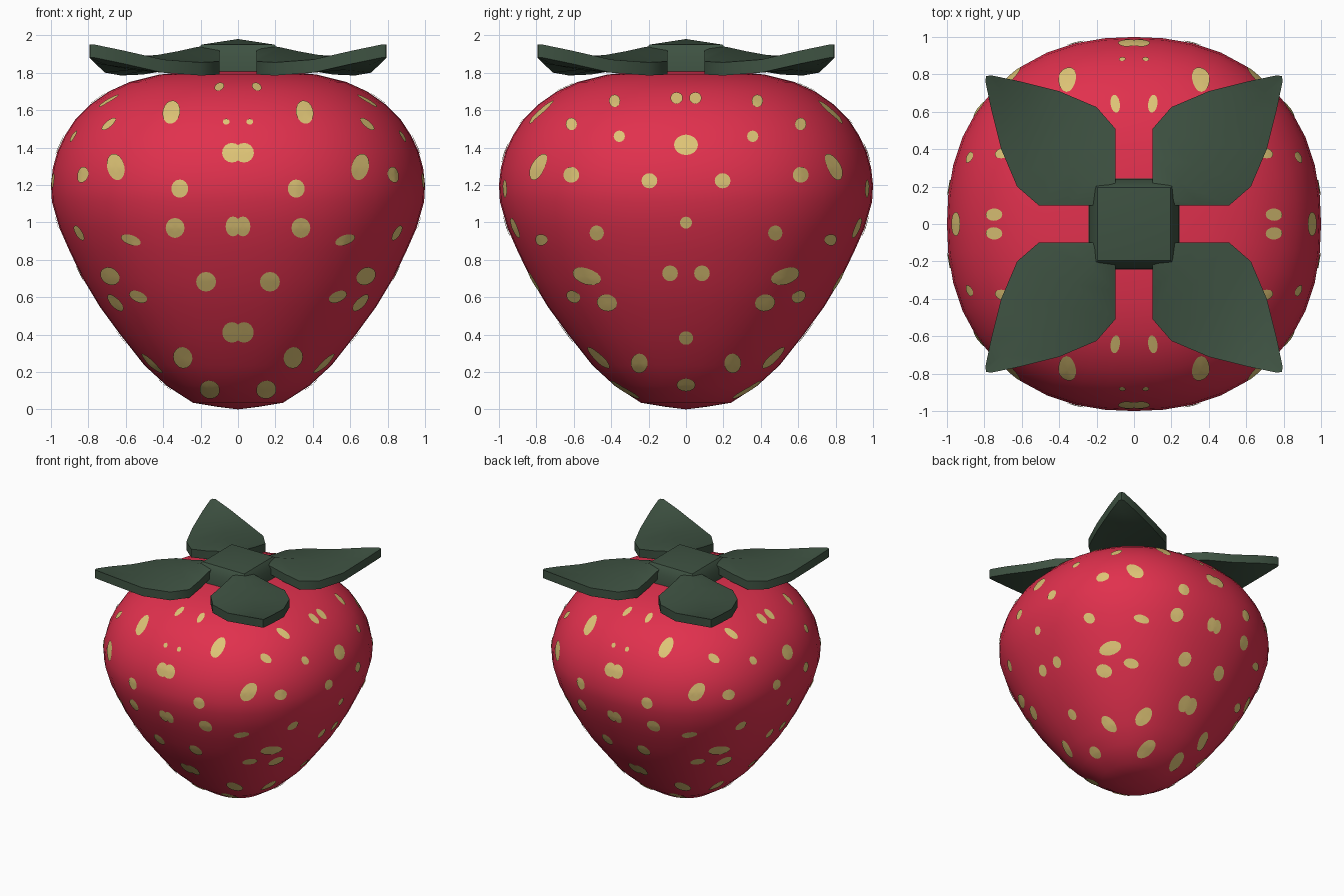
import bpy, bmesh, math
from mathutils import Vector
from mathutils.bvhtree import BVHTree

if "Cube" in bpy.data.objects:
    bpy.data.objects.remove(bpy.data.objects["Cube"])


def material(name, rgb):
    m = bpy.data.materials.new(name)
    m.diffuse_color = (*rgb, 1)
    m.use_nodes = True
    m.node_tree.nodes["Principled BSDF"].inputs["Base Color"].default_value = m.diffuse_color
    return m


RED = material("berry red", (0.75, 0.03, 0.075))
GREEN = material("leaf green", (0.048, 0.084, 0.054))
CREAM = material("seed yellow", (0.73, 0.55, 0.18))


def finish(bm, name, mat, angle=180, recalc=True):
    if recalc:
        bmesh.ops.recalc_face_normals(bm, faces=bm.faces)
    me = bpy.data.meshes.new(name)
    bm.to_mesh(me)
    me.materials.append(mat)
    ob = bpy.data.objects.new(name, me)
    bpy.context.collection.objects.link(ob)
    bpy.ops.object.select_all(action='DESELECT')
    bpy.context.view_layer.objects.active = ob
    ob.select_set(True)
    bpy.ops.object.shade_smooth_by_angle(angle=math.radians(angle))
    return ob


# Berry body: profile swept round a slightly squared circle
PROFILE = [(0.12, 0.015), (0.24, 0.035), (0.38, 0.125), (0.50, 0.235), (0.63, 0.40),
           (0.74, 0.55), (0.83, 0.70), (0.90, 0.845), (0.955, 0.97), (0.995, 1.11),
           (1.0, 1.20), (0.99, 1.29), (0.965, 1.38), (0.925, 1.465), (0.87, 1.55),
           (0.79, 1.63), (0.69, 1.70), (0.58, 1.75), (0.42, 1.79), (0.22, 1.81)]
SEG, POWER = 40, 2.25
bm = bmesh.new()
rings = []
for r, z in PROFILE:
    ring = []
    for i in range(SEG):
        a = math.tau * i / SEG
        c, s = math.cos(a), math.sin(a)
        k = r * (abs(c) ** POWER + abs(s) ** POWER) ** (-1 / POWER)
        ring.append(bm.verts.new((k * c, k * s, z)))
    rings.append(ring)
for lo, hi in zip(rings, rings[1:]):
    for i in range(SEG):
        j = (i + 1) % SEG
        bm.faces.new((lo[i], lo[j], hi[j], hi[i]))
for ring, z in ((rings[0], 0.0), (rings[-1], 1.82)):
    pole = bm.verts.new((0, 0, z))
    for i in range(SEG):
        bm.faces.new((ring[i], ring[(i + 1) % SEG], pole))
bmesh.ops.recalc_face_normals(bm, faces=bm.faces)
tree = BVHTree.FromBMesh(bm)
finish(bm, "berry_body", RED)

# Seeds: (offset, height, half width, half height, tilt) on front and side
FRONT = [(0.10, 1.72, .027, .02, -30), (0.355, 1.585, .046, .062, 12), (0.063, 1.535, .018, .016, 0),
         (0.032, 1.37, .053, .052, 0), (0.65, 1.295, .046, .072, -14), (0.31, 1.18, .045, .048, 0),
         (0.026, 0.98, .04, .053, 0), (0.335, 0.972, .05, .053, 0), (0.57, 0.908, .055, .026, 20),
         (0.17, 0.685, .053, .052, 0), (0.68, 0.715, .055, .044, 35), (0.53, 0.605, .052, .028, 25),
         (0.032, 0.415, .052, .055, 0), (0.293, 0.28, .05, .058, -20), (0.15, 0.11, .054, .048, 15)]
SIDE = [(0.05, 1.66, .033, .031, 0), (0.38, 1.645, .03, .033, 0), (0.61, 1.522, .03, .033, 0),
        (0.355, 1.457, .03, .03, 0), (0, 1.412, .064, .054, 0), (0.61, 1.253, .042, .042, 0),
        (0.195, 1.222, .042, .04, 0), (0, 1.0, .032, .032, 0), (0.475, 0.945, .038, .04, 0),
        (0.085, 0.73, .042, .042, 0), (0.42, 0.573, .054, .045, 15),
        (0, 0.385, .038, .036, 0), (0.248, 0.25, .045, .052, 0), (0, 0.135, .05, .034, 0)]


def seed(bm, u, z, w, h, tilt, direction):
    """Project an ellipse along an axis onto the berry as a thin plate."""
    d = Vector(direction)
    side = Vector((-d.y, d.x, 0))
    t = math.radians(tilt)

    def put(px, pz):
        x = px * math.cos(t) - pz * math.sin(t)
        q = pz * math.cos(t) + px * math.sin(t)
        if u < 0:
            x = -x
        hit, n, _, _ = tree.ray_cast(d * 3 + side * (u + x) + Vector((0, 0, z + q)), -d)
        return bm.verts.new(hit + n * 0.006) if hit else None

    n = 16
    loops = [[put(w * f * math.cos(math.tau * i / n), h * f * math.sin(math.tau * i / n))
              for i in range(n)] for f in (0.5, 1)]
    mid = put(0, 0)
    for i in range(n):
        j = (i + 1) % n
        a, b, c, e = loops[0][i], loops[0][j], loops[1][j], loops[1][i]
        for vs in ((mid, a, b), (a, e, c, b)):
            if None in vs:
                continue
            f = bm.faces.new(vs)
            f.normal_update()
            if f.normal.dot(d) < 0:
                f.normal_flip()


bm = bmesh.new()
for table, axis in ((FRONT, (0, 1, 0)), (SIDE, (1, 0, 0))):
    for u, z, w, h, tilt in table:
        for sign in (1, -1):
            for m in ((1, -1) if u else (1,)):
                seed(bm, u * m, z, w, h, tilt, [c * sign for c in axis])
finish(bm, "seeds", CREAM, recalc=False)

# Calyx leaves: half outline mirrored across the diagonal, raised along the spine
# rows of (edge x, edge y, edge z, spine, spine z)
LEAF = [(0.10, 0.17, 1.93, 0.14, 1.95), (0.10, 0.36, 1.885, 0.23, 1.935),
        (0.10, 0.51, 1.86, 0.32, 1.915), (0.20, 0.625, 1.855, 0.43, 1.895),
        (0.40, 0.71, 1.87, 0.57, 1.885), (0.62, 0.765, 1.92, 0.70, 1.91),
        (0.765, 0.795, 1.95, 0.79, 1.95)]
for k in range(4):
    bm = bmesh.new()
    a = k * math.pi / 2
    c, s = math.cos(a), math.sin(a)

    def layer(drop):
        out = []
        for ex, ey, ez, m, mz in LEAF:
            out.append([bm.verts.new((c * x - s * y, s * x + c * y, z - drop))
                        for x, y, z in ((ex, ey, ez), (m, m, mz), (ey, ex, ez))])
        return out

    top, low = layer(0), layer(0.07)
    for rows in (top, low):
        for p, q in zip(rows, rows[1:]):
            for i in (0, 1):
                bm.faces.new((p[i], p[i + 1], q[i + 1], q[i]))
    rim = [[r[0] for r in rows] + [rows[-1][1]] + [r[2] for r in reversed(rows)] + [rows[0][1]]
           for rows in (top, low)]
    for i in range(len(rim[0])):
        j = (i + 1) % len(rim[0])
        bm.faces.new((rim[0][i], rim[0][j], rim[1][j], rim[1][i]))
    finish(bm, f"leaf_{k + 1}", GREEN, 50)

# Calyx hub: chamfered square block with a low peak
bm = bmesh.new()
hub = [[bm.verts.new((sx * r, sy * r, z)) for sx, sy in ((1, 1), (-1, 1), (-1, -1), (1, -1))]
       for r, z in ((0.245, 1.79), (0.24, 1.89), (0.195, 1.95))]
for lo, hi in zip(hub, hub[1:]):
    for i in range(4):
        bm.faces.new((lo[i], lo[i - 3], hi[i - 3], hi[i]))
peak = bm.verts.new((0, 0, 1.98))
for i in range(4):
    bm.faces.new((hub[-1][i], hub[-1][i - 3], peak))
bm.faces.new(hub[0])
finish(bm, "leaf_hub", GREEN, 40)
